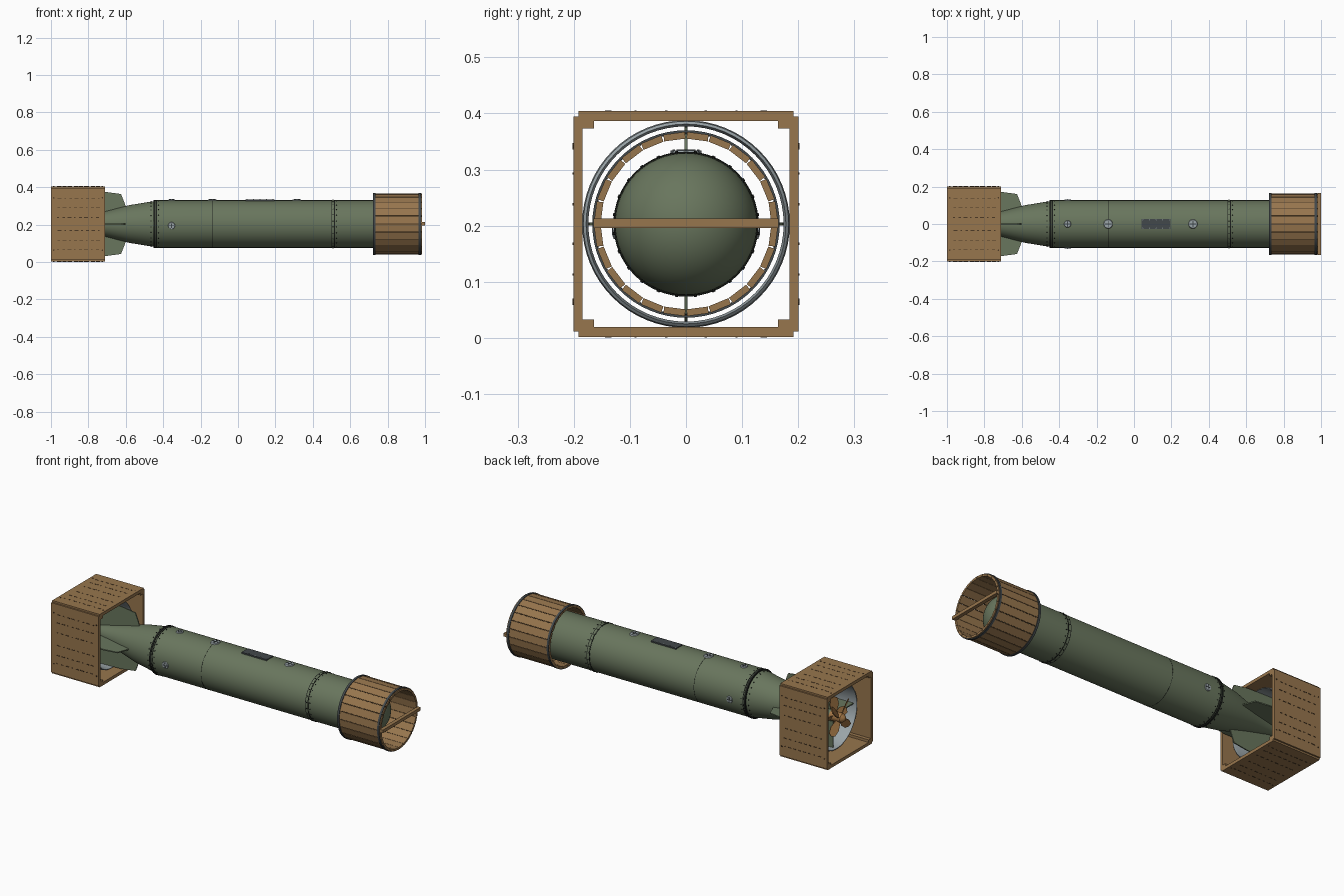
import bpy, bmesh
from math import sin, cos, pi, radians
from mathutils import Matrix, Vector

cube = bpy.data.objects.get("Cube")
if cube:
    bpy.data.objects.remove(cube, do_unlink=True)

AXIS_Z = 0.203
BODY_R = 0.127


def material(name, rgb):
    m = bpy.data.materials.new(name)
    m.use_nodes = True
    m.diffuse_color = (*rgb, 1)
    m.node_tree.nodes["Principled BSDF"].inputs["Base Color"].default_value = (*rgb, 1)
    return m


GREEN = material("olive green paint", (0.14, 0.18, 0.11))
WOOD = material("plywood", (0.31, 0.18, 0.075))
NAIL = material("dark nail brown", (0.07, 0.04, 0.018))
STEEL = material("light steel", (0.33, 0.38, 0.40))
DARK = material("dark steel", (0.055, 0.065, 0.07))
BLACK = material("black seam", (0.012, 0.014, 0.012))
BRONZE = material("bronze", (0.36, 0.18, 0.06))


def finish(name, bm, mat, smooth=False):
    bmesh.ops.recalc_face_normals(bm, faces=bm.faces)
    mesh = bpy.data.meshes.new(name)
    bm.to_mesh(mesh)
    bm.free()
    mesh.materials.append(mat)
    ob = bpy.data.objects.new(name, mesh)
    ob.location.z = AXIS_Z
    bpy.context.collection.objects.link(ob)
    if smooth:
        bpy.ops.object.select_all(action="DESELECT")
        ob.select_set(True)
        bpy.context.view_layer.objects.active = ob
        bpy.ops.object.shade_smooth_by_angle(angle=radians(35))
    return ob


def lathe(name, profile, mat, closed=False, steps=64):
    """Spin (x, radius) points about the long axis."""
    bm = bmesh.new()
    vs = [bm.verts.new((x, 0, r)) for x, r in profile]
    pairs = list(zip(vs, vs[1:])) + ([(vs[-1], vs[0])] if closed else [])
    es = [bm.edges.new(p) for p in pairs]
    bmesh.ops.spin(bm, geom=vs + es, cent=(0, 0, 0), axis=(1, 0, 0),
                   angle=2 * pi, steps=steps, use_duplicate=False)
    bmesh.ops.remove_doubles(bm, verts=bm.verts, dist=0.00005)
    return finish(name, bm, mat, True)


def band(name, x0, x1, r0, r1, mat):
    return lathe(name, [(x0, r0), (x0, r1), (x1, r1), (x1, r0)], mat, True)


def add_box(bm, center, size, turn=Matrix()):
    m = turn @ Matrix.Translation(center) @ Matrix.Diagonal((*size, 1))
    bmesh.ops.create_cube(bm, size=1, matrix=m)


def add_disc(bm, center, r, h, turn=Matrix(), segs=24, r2=None):
    bmesh.ops.create_cone(bm, cap_ends=True, segments=segs, radius1=r,
                          radius2=r if r2 is None else r2, depth=h,
                          matrix=turn @ Matrix.Translation(center))


def about_x(deg):
    return Matrix.Rotation(radians(deg), 4, "X")


def add_plate(bm, outline, thick, turn=Matrix()):
    """Extrude an (x, z) outline along y."""
    f = bm.faces.new([bm.verts.new(turn @ Vector((x, -thick / 2, z))) for x, z in outline])
    g = bmesh.ops.extrude_face_region(bm, geom=[f])["geom"]
    move = turn.to_3x3() @ Vector((0, thick, 0))
    bmesh.ops.translate(bm, vec=move, verts=[v for v in g if isinstance(v, bmesh.types.BMVert)])


# Main hull with tail cone and round nose
nose = [(0.78 + BODY_R * sin(a * pi / 24), BODY_R * cos(a * pi / 24)) for a in range(13)]
tail = [(-0.93, 0), (-0.93, 0.022), (-0.86, 0.032), (-0.71, 0.067), (-0.58, 0.101), (-0.45, 0.122)]
lathe("hull", tail + [(-0.448, BODY_R)] + nose, GREEN)

# Section bands, seams and rivets
band("tail_band", -0.452, -0.442, 0.12, 0.1295, BLACK)
band("tail_band_edge", -0.438, -0.434, 0.12, 0.1285, BLACK)
band("middle_seam", -0.138, -0.136, 0.12, 0.1275, BLACK)
band("nose_band_rear", 0.499, 0.503, 0.12, 0.1285, BLACK)
band("nose_band", 0.503, 0.514, 0.12, 0.129, GREEN)
band("nose_band_front", 0.514, 0.518, 0.12, 0.1285, BLACK)
bm = bmesh.new()
for x, r in ((-0.465, 0.1205), (-0.425, BODY_R), (0.508, 0.129), (0.527, BODY_R)):
    for i in range(24):
        add_disc(bm, (x, 0, r), 0.003, 0.004, about_x(i * 15 + 7.5), 6)
finish("rivets", bm, BLACK)

# Filler caps: x position, turn about the axis, radius
caps, slots = bmesh.new(), bmesh.new()
for x, deg, r in ((-0.355, 0, 0.02), (-0.138, 0, 0.026), (0.315, 0, 0.026),
                  (-0.355, 94, 0.02), (-0.355, -94, 0.02)):
    turn = about_x(deg)
    add_disc(caps, (x, 0, BODY_R), r, 0.008, turn, 24, r * 0.85)
    for size in ((r * 1.3, 0.004, 0.002), (0.004, r * 1.3, 0.002)):
        add_box(slots, (x, 0, BODY_R + 0.0045), size, turn)
finish("filler_caps", caps, STEEL, True)
finish("cap_slots", slots, DARK)

# Access plate on top with corner screws
bm = bmesh.new()
add_box(bm, (0.118, 0, 0.127), (0.155, 0.056, 0.008))
finish("access_plate", bm, DARK)
bm = bmesh.new()
for x in (0.048, 0.083, 0.118, 0.153, 0.188):
    for y in (-0.022, 0.022):
        add_disc(bm, (x, y, 0.1315), 0.0025, 0.002, segs=8)
finish("plate_screws", bm, STEEL)

# Four tail fins
bm = bmesh.new()
outline = [(-0.9, 0.03), (-0.9, 0.176), (-0.71, 0.172), (-0.625, 0.16), (-0.598, 0.09), (-0.65, 0.06)]
for i in range(4):
    add_plate(bm, outline, 0.006, about_x(i * 90))
finish("tail_fins", bm, GREEN)

# Ring around the fins
lathe("shroud_ring", [(-0.92, 0.179), (-0.92, 0.176), (-0.78, 0.174), (-0.765, 0.178),
                      (-0.77, 0.183), (-0.79, 0.185), (-0.85, 0.184)], STEEL, True)

# Twin propellers
for name, x, twist, phase in (("front_propeller", -0.905, 35, 0), ("rear_propeller", -0.94, -35, 45)):
    bm = bmesh.new()
    blade = [(-0.012, 0.02), (-0.024, 0.065), (-0.018, 0.098), (0, 0.107),
             (0.018, 0.098), (0.024, 0.065), (0.012, 0.02)]
    for i in range(4):
        turn = Matrix.Translation((x, 0, 0)) @ about_x(phase + i * 90) @ Matrix.Rotation(radians(90 - twist), 4, "Z")
        add_plate(bm, blade, 0.005, turn)
    finish(name, bm, BRONZE)
lathe("propeller_hub", [(-0.975, 0), (-0.97, 0.012), (-0.955, 0.024), (-0.89, 0.028), (-0.89, 0)], BRONZE, steps=32)

# Wooden tail box: panels and corner battens
bm = bmesh.new()
XC, LENGTH = -0.855, 0.29
for s in (-1, 1):
    add_box(bm, (XC, 0, s * 0.1925), (LENGTH, 0.384, 0.017))
    add_box(bm, (XC, s * 0.1925, 0), (LENGTH, 0.016, 0.384))
    for t in (-1, 1):
        add_box(bm, (XC, s * 0.175, t * 0.177), (LENGTH, 0.022, 0.014))
finish("tail_box", bm, WOOD)

# Rows of nails on the four panels
bm = bmesh.new()
for side in range(4):
    turn = about_x(side * 90)
    for row, y in enumerate((-0.135, -0.09, -0.035, 0.035, 0.09, 0.135)):
        for i in range(8):
            x = -0.962 + i * 0.03 + 0.004 * ((i * 3 + row) % 3)
            add_box(bm, (x, y, 0.201), (0.009 + 0.006 * ((i + row) % 3), 0.004, 0.002), turn)
    for x in (-0.985, -0.725):
        for y in (-0.14, 0.14):
            add_disc(bm, (x, y, 0.201), 0.004, 0.002, turn, 8)
finish("box_nails", bm, NAIL)

# Wooden nose drum of separate staves, held by steel hoops
bm = bmesh.new()
for i in range(24):
    add_box(bm, (0.8525, 0, 0.157), (0.262, 0.0385, 0.012), about_x(i * 15 + 7.5))
finish("drum_staves", bm, WOOD)
for name, x in (("rear_hoop", 0.728), ("front_hoop", 0.972)):
    band(name, x - 0.006, x + 0.006, 0.1625, 0.167, DARK)
bm = bmesh.new()
for i in range(24):
    add_box(bm, (0.85, 0, 0.1625), (0.232, 0.003, 0.002), about_x(i * 15))
finish("stave_seams", bm, NAIL)

# Crossbar over the drum mouth
bm = bmesh.new()
add_box(bm, (0.99, 0, 0.001), (0.02, 0.33, 0.017))
finish("crossbar", bm, WOOD)
